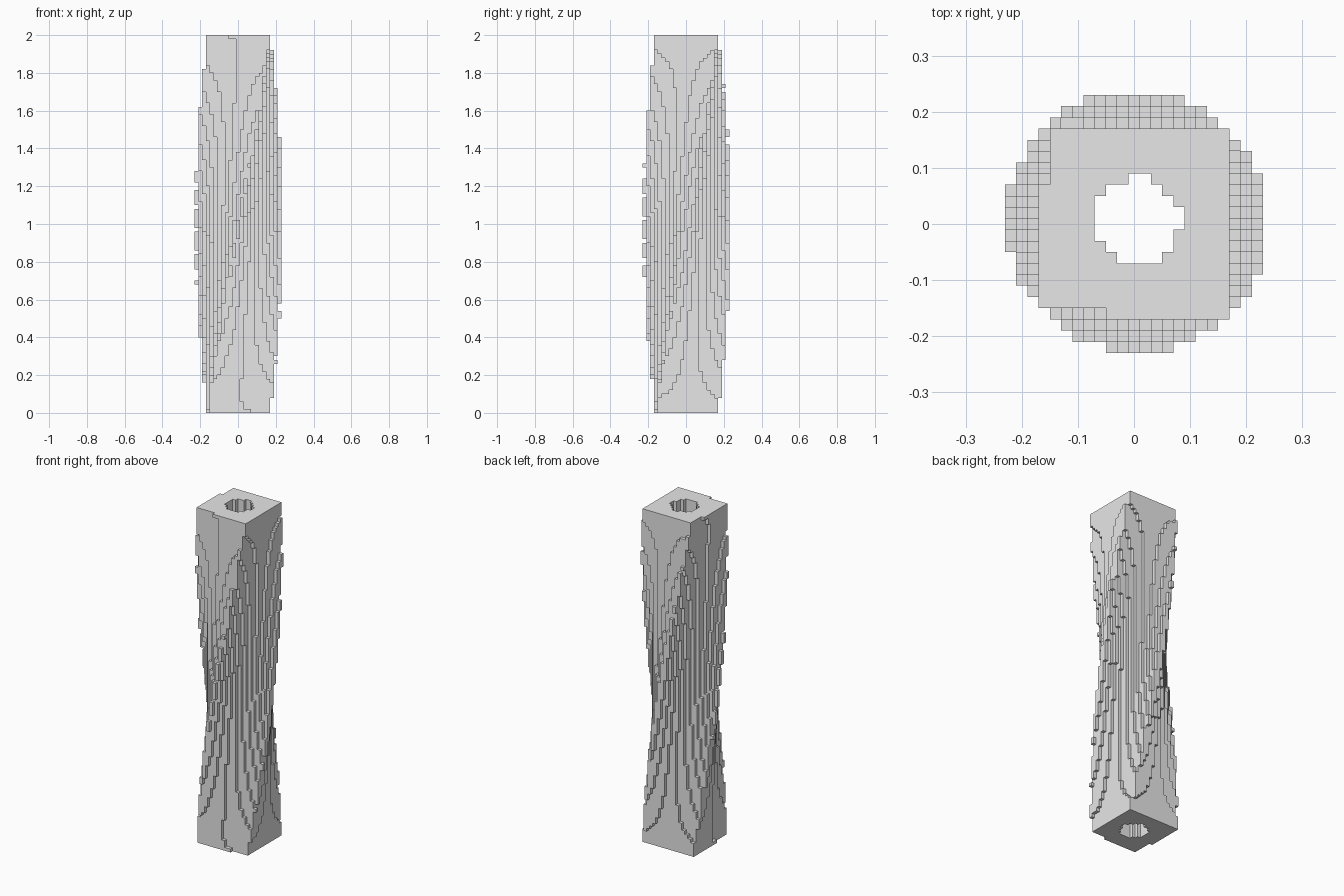
import bpy
import bmesh
import math

cube = bpy.data.objects.get("Cube")
if cube:
    bpy.data.objects.remove(cube, do_unlink=True)

CELL = 0.02          # edge of one block
LAYERS = 100         # block layers in the tower
REACH = 13           # half width of the search grid, in blocks
HALF = 0.1655        # half side of the square plan
HOLE = 0.0771        # radius of the round shaft
CENTRE = 0.005       # axis offset from the block grid
TWIST = math.pi / 2  # total turn from bottom to top


def is_solid(i, j, k):
    """Square plan turned with height, minus the round shaft."""
    x, y = i * CELL - CENTRE, j * CELL - CENTRE
    angle = TWIST * (k + 0.5) / LAYERS
    c, s = math.cos(angle), math.sin(angle)
    u, v = c * x + s * y, c * y - s * x
    return max(abs(u), abs(v)) <= HALF and math.hypot(x, y) > HOLE


span = range(-REACH, REACH + 1)
solid = {(i, j, k) for k in range(LAYERS) for i in span for j in span
         if is_solid(i, j, k)}

# Skin: only the block sides that face open space, sharing vertices
bm = bmesh.new()
verts = {}


def corner(point):
    if point not in verts:
        x, y, z = point
        verts[point] = bm.verts.new(((x - 0.5) * CELL, (y - 0.5) * CELL, z * CELL))
    return verts[point]


for block in sorted(solid):
    for axis in range(3):
        a, b = (axis + 1) % 3, (axis + 2) % 3
        for side in (0, 1):
            neighbour = list(block)
            neighbour[axis] += 2 * side - 1
            if tuple(neighbour) in solid:
                continue
            loop = []
            for da, db in ((0, 0), (1, 0), (1, 1), (0, 1)):
                p = list(block)
                p[axis] += side
                p[a] += da
                p[b] += db
                loop.append(corner(tuple(p)))
            bm.faces.new(loop if side else loop[::-1])

mesh = bpy.data.meshes.new("twisted_tower")
bm.to_mesh(mesh)
bm.free()
tower = bpy.data.objects.new("twisted_tower", mesh)
bpy.context.collection.objects.link(tower)

# Single plain grey
grey = bpy.data.materials.new("light_grey")
grey.use_nodes = True
colour = (0.8, 0.8, 0.8, 1.0)
grey.diffuse_color = colour
grey.node_tree.nodes["Principled BSDF"].inputs["Base Color"].default_value = colour
mesh.materials.append(grey)
